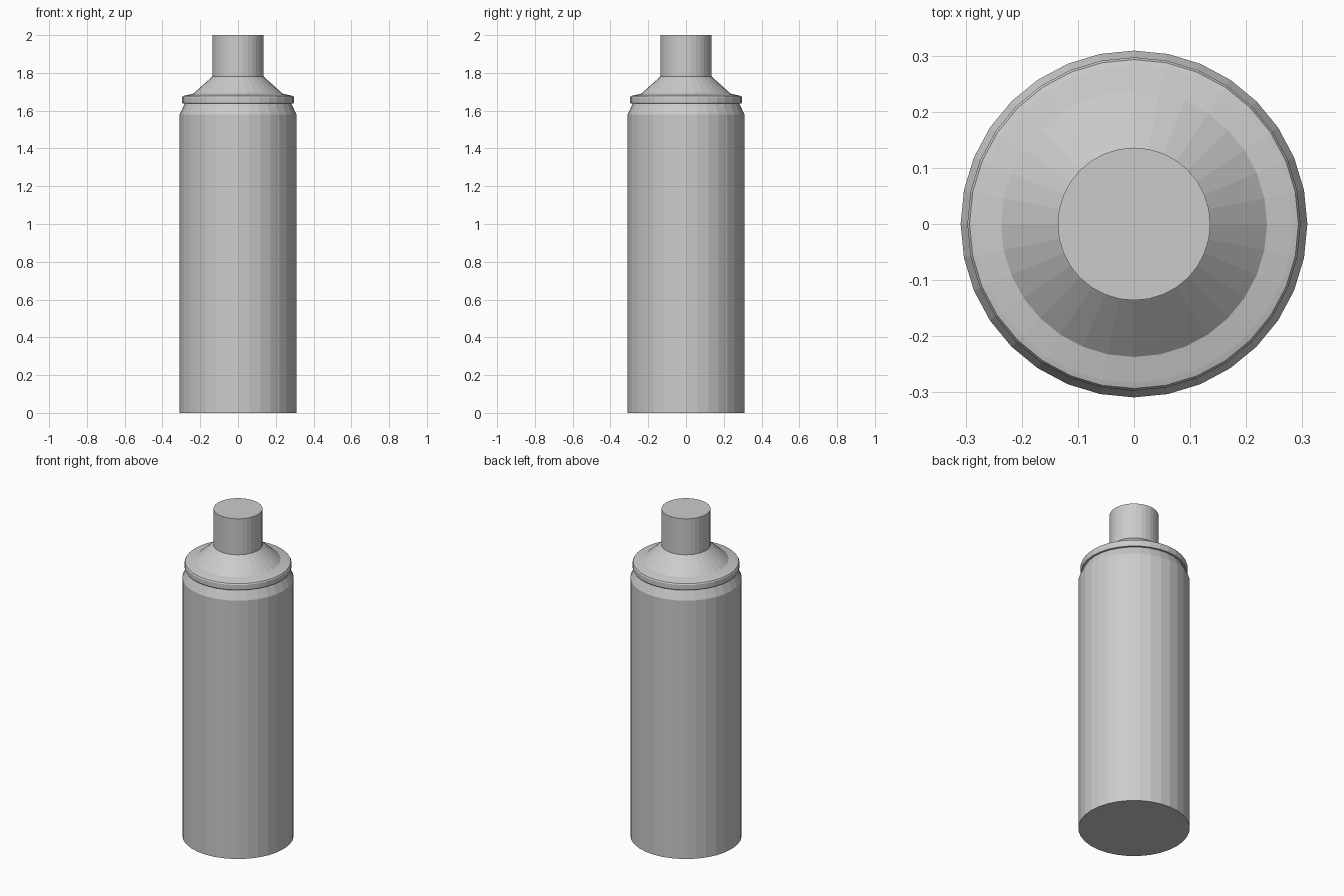
import bpy, bmesh
from math import cos, sin, tau

cube = bpy.data.objects.get("Cube")
if cube:
    bpy.data.objects.remove(cube, do_unlink=True)

SIDES = 32

grey = bpy.data.materials.new("plain grey")
grey.use_nodes = True
grey.diffuse_color = (0.6, 0.6, 0.6, 1)
grey.node_tree.nodes["Principled BSDF"].inputs["Base Color"].default_value = grey.diffuse_color


def lathe(name, profile):
    """Spin a (radius, height) profile into a closed, flat-faced solid."""
    bm = bmesh.new()
    rings = [[bm.verts.new((r * cos(tau * i / SIDES), r * sin(tau * i / SIDES), z))
              for i in range(SIDES)] for r, z in profile]
    for low, high in zip(rings, rings[1:]):
        for i in range(SIDES):
            j = (i + 1) % SIDES
            bm.faces.new((low[i], low[j], high[j], high[i]))
    bm.faces.new(rings[0][::-1])
    bm.faces.new(rings[-1])
    mesh = bpy.data.meshes.new(name)
    bm.to_mesh(mesh)
    bm.free()
    mesh.materials.append(grey)
    obj = bpy.data.objects.new(name, mesh)
    bpy.context.collection.objects.link(obj)
    return obj


# Straight can with a tapered shoulder
lathe("can_body", [(0.309, 0), (0.309, 1.58), (0.283, 1.637)])
# Rolled rim around the shoulder
lathe("rim", [(0.283, 1.637), (0.294, 1.637), (0.297, 1.643),
              (0.297, 1.67), (0.293, 1.677), (0.283, 1.68)])
# Shallow ledge rising into a conical dome
lathe("dome", [(0.283, 1.68), (0.237, 1.69), (0.136, 1.78)])
# Spray cap
lathe("cap", [(0.136, 1.78), (0.136, 2.0)])
